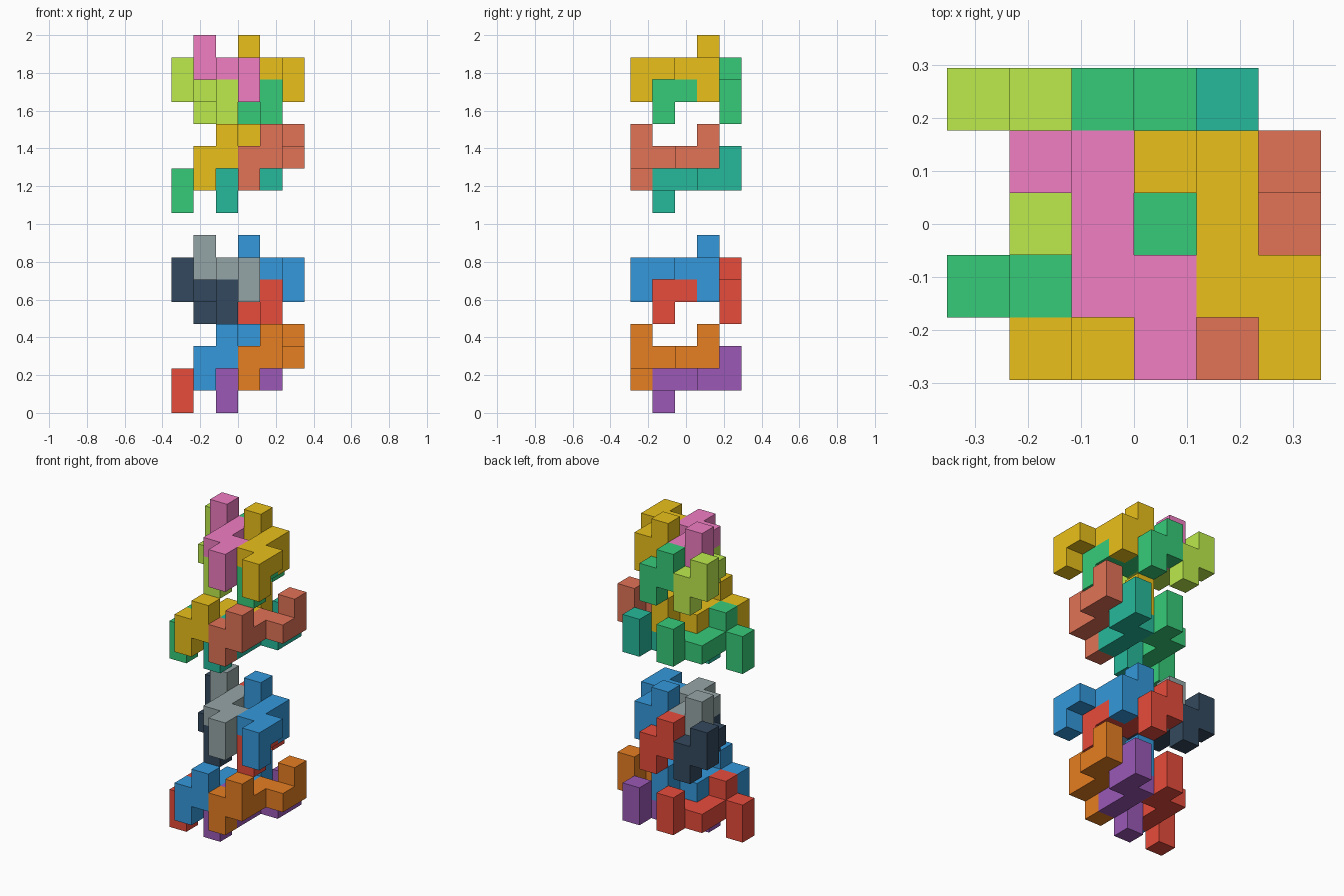
import bpy, bmesh
from mathutils import Vector

if "Cube" in bpy.data.objects:
    bpy.data.objects.remove(bpy.data.objects["Cube"])

U = 2 / 17  # edge of one cube cell

# Zigzag block: cells (x, y, z) of one piece
UPPER = [(1, 3, 7), (1, 3, 6), (2, 3, 6), (2, 3, 5), (2, 2, 6),
         (2, 1, 6), (3, 1, 6), (3, 0, 6), (3, 0, 5)]
# Same block turned half a revolution about x
LOWER = [(x, 3 - y, 8 - z) for x, y, z in UPPER]


def linear(hex_code):
    def ch(i):
        c = int(hex_code[i:i + 2], 16) / 255
        return c / 12.92 if c <= 0.04045 else ((c + 0.055) / 1.055) ** 2.4
    return (ch(0), ch(2), ch(4), 1)


def material(name, hex_code):
    mat = bpy.data.materials.get(name) or bpy.data.materials.new(name)
    mat.diffuse_color = linear(hex_code)
    mat.use_nodes = True
    mat.node_tree.nodes["Principled BSDF"].inputs["Base Color"].default_value = mat.diffuse_color
    return mat


def block(name, cells, shift, mat):
    """Outer skin of a group of cube cells, merged into flat faces."""
    cells = {tuple(a + b for a, b in zip(c, shift)) for c in cells}
    bm = bmesh.new()
    for cell in cells:
        centre = Vector(cell) + Vector((0.5, 0.5, 0.5))
        for axis in range(3):
            for sign in (-1, 1):
                n = Vector((0, 0, 0))
                n[axis] = sign
                if tuple(int(a + b) for a, b in zip(cell, n)) in cells:
                    continue
                t = Vector((0, 0, 0))
                t[(axis + 1) % 3] = 1
                b = n.cross(t)
                corners = [centre + (n + p * t + q * b) / 2
                           for p, q in ((-1, -1), (1, -1), (1, 1), (-1, 1))]
                bm.faces.new([bm.verts.new(((c.x - 3) * U, (c.y - 2.5) * U, c.z * U))
                              for c in corners])
    bmesh.ops.remove_doubles(bm, verts=bm.verts, dist=1e-4)
    bmesh.ops.dissolve_limit(bm, angle_limit=0.01, verts=bm.verts, edges=bm.edges)
    mesh = bpy.data.meshes.new(name)
    bm.to_mesh(mesh)
    bm.free()
    mesh.materials.append(mat)
    bpy.context.collection.objects.link(bpy.data.objects.new(name, mesh))


# Four upright and four flipped blocks make one cluster
LAYOUT = [
    ("top_left", UPPER, (0, 0, 0)),
    ("top_right", UPPER, (2, 0, 0)),
    ("top_back_left", UPPER, (-1, 1, -1)),
    ("top_back_right", UPPER, (1, 1, -1)),
    ("bottom_left", LOWER, (0, 0, 0)),
    ("bottom_right", LOWER, (2, 0, 0)),
    ("bottom_back_left", LOWER, (-1, 1, -1)),
    ("bottom_back_right", LOWER, (1, 1, -1)),
]
HEX = {"grey": "95a5a6", "navy": "34495e", "blue": "3498db", "red": "e74c3c",
       "orange": "e67e22", "purple": "9b59b6", "pink": "f07ec2", "lime": "bdeb4d",
       "gold": "eac01a", "green": "37cb79", "salmon": "e27357", "teal": "26b99b"}

# Two stacked clusters, one cell apart
CLUSTERS = [
    ("lower_cluster", 0, "grey blue navy red blue orange red purple".split()),
    ("upper_cluster", 9, "pink gold lime green gold salmon green teal".split()),
]
for cluster, lift, colours in CLUSTERS:
    for (part, cells, (x, y, z)), colour in zip(LAYOUT, colours):
        block(f"{cluster}_{part}_block", cells, (x, y, z + lift),
              material(colour, HEX[colour]))
